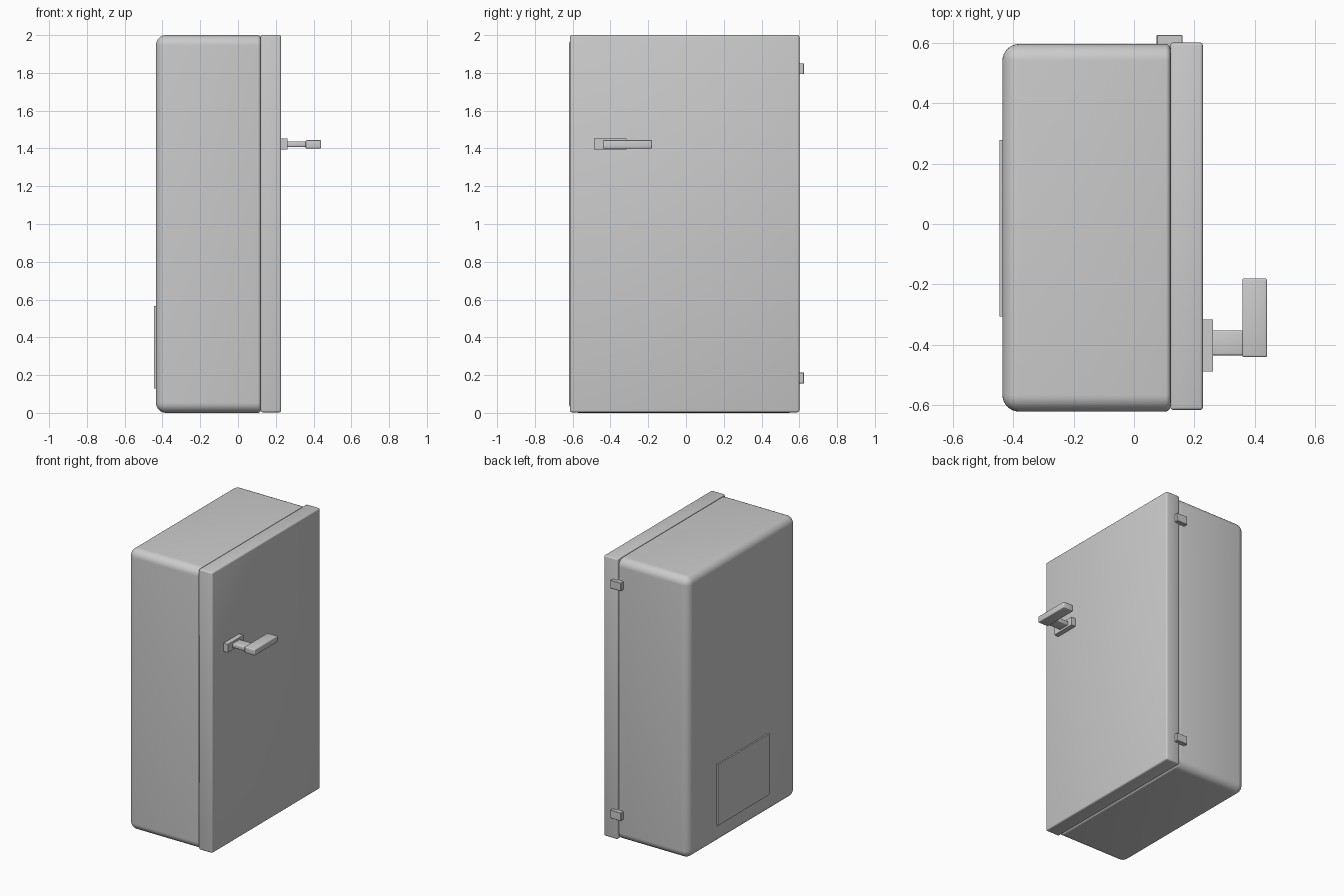
import bpy, bmesh

if "Cube" in bpy.data.objects:
    bpy.data.objects.remove(bpy.data.objects["Cube"])


def finish(name, bm):
    mesh = bpy.data.meshes.new(name)
    bm.to_mesh(mesh)
    bm.free()
    obj = bpy.data.objects.new(name, mesh)
    bpy.context.collection.objects.link(obj)
    bpy.ops.object.select_all(action='DESELECT')
    obj.select_set(True)
    bpy.context.view_layer.objects.active = obj
    bpy.ops.object.shade_smooth_by_angle(angle=0.6)
    return obj


def box_mesh(x, y, z):
    bm = bmesh.new()
    bmesh.ops.create_cube(bm, size=1)
    for v in bm.verts:
        v.co = [a + (b - a) * (c + 0.5) for (a, b), c in zip((x, y, z), v.co)]
    return bm


def bevel(bm, edges, width, segments):
    bmesh.ops.bevel(bm, geom=edges, offset=width, segments=segments,
                    profile=0.5, affect='EDGES', clamp_overlap=True)


def box(name, x, y, z, width=0, segments=3):
    bm = box_mesh(x, y, z)
    if width:
        bevel(bm, bm.edges[:], width, segments)
    return finish(name, bm)


# Cabinet shell: large rounding everywhere, small rounding on the door side
FRONT = 0.12
bm = box_mesh((-0.435, FRONT), (-0.62, 0.595), (0, 2))


def is_rim(edge):
    return all(abs(v.co.x - FRONT) < 1e-4 for v in edge.verts)


bevel(bm, [e for e in bm.edges if not is_rim(e)], 0.055, 8)
bevel(bm, [e for e in bm.edges if is_rim(e)], 0.015, 3)
finish("cabinet_body", bm)

# Door slab
box("door", (0.12, 0.228), (-0.615, 0.6), (0.003, 2), 0.01)

# Hinges
for label, z in (("lower", 0.185), ("upper", 1.822)):
    box(label + "_hinge", (0.075, 0.16), (0.58, 0.625),
        (z - 0.029, z + 0.029), 0.002, 1)

# Handle: mounting plate, stem and grip
box("handle_plate", (0.22, 0.262), (-0.488, -0.315), (1.394, 1.453))
box("handle_stem", (0.25, 0.37), (-0.434, -0.352), (1.408, 1.438), 0.006)
box("handle_grip", (0.358, 0.44), (-0.44, -0.18), (1.4, 1.444), 0.006)

# Rear access panel
box("rear_panel", (-0.445, -0.42), (-0.305, 0.278), (0.13, 0.565))
